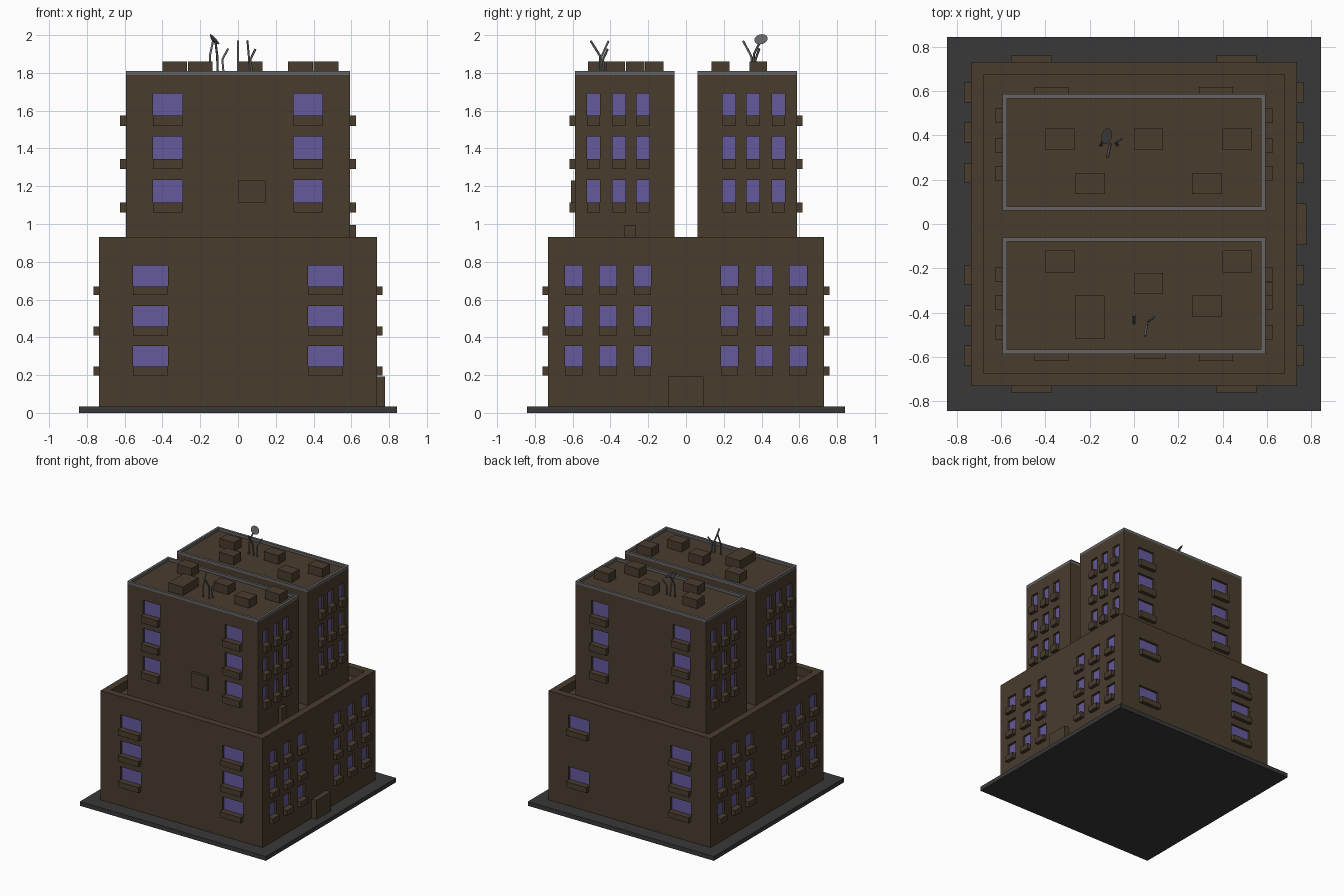
import bpy, bmesh
from mathutils import Vector

if "Cube" in bpy.data.objects:
    bpy.data.objects.remove(bpy.data.objects["Cube"])


def material(name, rgb):
    m = bpy.data.materials.new(name)
    m.diffuse_color = (*rgb, 1)
    m.use_nodes = True
    m.node_tree.nodes["Principled BSDF"].inputs["Base Color"].default_value = m.diffuse_color
    return m


BROWN = material("brown_wall", (0.068, 0.045, 0.027))
GLASS = material("purple_glass", (0.13, 0.10, 0.33))
DARK = material("dark_paving", (0.04, 0.04, 0.04))
RIM = material("grey_rim", (0.13, 0.13, 0.13))


def add_box(bm, lo, hi):
    verts = bmesh.ops.create_cube(bm, size=1)["verts"]
    for v in verts:
        v.co = Vector([(a + b) / 2 + c * (b - a) for a, b, c in zip(lo, hi, v.co)])


def finish(bm, name, mat):
    me = bpy.data.meshes.new(name)
    bmesh.ops.recalc_face_normals(bm, faces=bm.faces)
    bm.to_mesh(me)
    bm.free()
    ob = bpy.data.objects.new(name, me)
    bpy.context.collection.objects.link(ob)
    if mat:
        me.materials.append(mat)
    return ob


def boxes(name, mat, spans):
    bm = bmesh.new()
    for lo, hi in spans:
        add_box(bm, lo, hi)
    return finish(bm, name, mat)


def on_wall(axis, wall, u, z, near, far):
    """Box on a vertical wall; near/far are offsets along the outward normal."""
    s = 1 if wall > 0 else -1
    d0, d1 = sorted((wall + s * near, wall + s * far))
    if axis == "x":
        return (d0, u[0], z[0]), (d1, u[1], z[1])
    return (u[0], d0, z[0]), (u[1], d1, z[1])


def windows(name, wall_ob, specs, sill_h, out):
    """Cut recesses in the wall, then add glass and sill boxes."""
    cut = boxes(name + "_cutter", None, [on_wall(a, w, u, z, -0.022, 0.02) for a, w, u, z in specs])
    cut.hide_render = True
    cut.hide_viewport = True
    mod = wall_ob.modifiers.new("window_recesses", "BOOLEAN")
    mod.operation = "DIFFERENCE"
    mod.solver = "EXACT"
    mod.object = cut
    boxes(name + "_glass", GLASS, [on_wall(a, w, u, z, -0.03, -0.018) for a, w, u, z in specs])
    boxes(name + "_sills", BROWN,
          [on_wall(a, w, u, (z[0] - sill_h, z[0]), -0.02, out) for a, w, u, z in specs])


# paved base
boxes("base_slab", DARK, [((-0.843, -0.843, 0), (0.843, 0.843, 0.035))])

# lower block with a sunken terrace behind its parapet
bm = bmesh.new()
add_box(bm, (-0.735, -0.73, 0.035), (0.735, 0.73, 0.93))
top = max(bm.faces, key=lambda f: f.calc_center_median().z)
bmesh.ops.inset_individual(bm, faces=[top], thickness=0.08)
sunk = bmesh.ops.extrude_discrete_faces(bm, faces=[top])["faces"][0]
bmesh.ops.translate(bm, verts=sunk.verts, vec=(0, 0, -0.07))
lower = finish(bm, "lower_block", BROWN)

specs = []
for row in range(3):
    z = (0.245 + 0.212 * row, 0.355 + 0.212 * row)
    for s in (-1, 1):
        for c in (-0.4625, 0.4625):
            if s > 0 and c > 0 and row == 1:
                continue  # blank spot on the back wall
            specs.append(("y", s * 0.73, (c - 0.0925, c + 0.0925), z))
        for c in (-0.595, -0.413, -0.23, 0.23, 0.413, 0.595):
            specs.append(("x", s * 0.735, (c - 0.046, c + 0.046), z))
windows("lower_window", lower, specs, 0.046, 0.031)

# two towers
for label, side in (("front", -1), ("back", 1)):
    y0, y1 = sorted((side * 0.06, side * 0.587))
    tower = boxes(label + "_tower", BROWN, [((-0.593, y0, 0.855), (0.593, y1, 1.789))])
    specs = []
    for row in range(3):
        z = (1.115 + 0.23 * row, 1.232 + 0.23 * row)
        for c in (-0.372, 0.37):
            specs.append(("y", side * 0.587, (c - 0.077, c + 0.077), z))
        for c in (0.228, 0.355, 0.49):
            for s in (-1, 1):
                specs.append(("x", s * 0.593, (side * c - 0.034, side * c + 0.034), z))
    windows(label + "_tower_window", tower, specs, 0.055, 0.031)
    # roof rim
    boxes(label + "_roof_rim", RIM, [
        ((-0.593, y0, 1.787), (0.593, y0 + 0.02, 1.81)),
        ((-0.593, y1 - 0.02, 1.787), (0.593, y1, 1.81)),
        ((-0.593, y0 + 0.02, 1.787), (-0.573, y1 - 0.02, 1.81)),
        ((0.573, y0 + 0.02, 1.787), (0.593, y1 - 0.02, 1.81))])

# doors and the wall unit
boxes("entrance_door", BROWN, [((0.72, -0.095, 0.035), (0.778, 0.092, 0.192))])
boxes("terrace_door", BROWN, [((0.58, -0.325, 0.86), (0.626, -0.265, 0.995))])
boxes("wall_unit", BROWN, [((0, -0.61, 1.115), (0.145, -0.575, 1.23))])

# roof boxes: centre x, y range
roof = [(-0.335, 0.335, 0.43), (-0.2, 0.135, 0.23), (0.065, 0.335, 0.43), (0.33, 0.135, 0.23),
        (0.465, 0.335, 0.43), (-0.335, -0.218, -0.12), (0.065, -0.317, -0.22),
        (-0.2, -0.52, -0.322), (0.33, -0.42, -0.322), (0.465, -0.218, -0.12)]
boxes("roof_boxes", BROWN, [((x - 0.066, a, 1.78), (x + 0.066, b, 1.86)) for x, a, b in roof])

# bent antennas
poles = [
    [(0, -0.45, 1.785), (0, -0.45, 1.88), (0, -0.41, 1.97)],
    [(0.06, -0.455, 1.785), (0.057, -0.455, 1.89), (0.05, -0.505, 1.97)],
    [(0.075, -0.43, 1.785), (0.065, -0.44, 1.87), (0.092, -0.415, 1.925)],
    [(-0.107, 0.36, 1.785), (-0.11, 0.345, 1.89), (-0.12, 0.302, 1.97)],
    [(-0.15, 0.355, 1.785), (-0.147, 0.36, 1.9), (-0.132, 0.395, 1.97)],
    [(-0.075, 0.355, 1.785), (-0.083, 0.368, 1.87), (-0.053, 0.388, 1.928)]]
for i, pts in enumerate(poles):
    cu = bpy.data.curves.new("antenna", "CURVE")
    cu.dimensions = "3D"
    cu.bevel_depth = 0.006
    cu.bevel_resolution = 1
    cu.use_fill_caps = True
    sp = cu.splines.new("POLY")
    sp.points.add(len(pts) - 1)
    for p, co in zip(sp.points, pts):
        p.co = (*co, 1)
    cu.materials.append(RIM)
    bpy.context.collection.objects.link(bpy.data.objects.new(f"antenna_{i + 1}", cu))

# satellite dish
bm = bmesh.new()
bmesh.ops.create_cone(bm, cap_ends=True, segments=16, radius1=0.018, radius2=0.036, depth=0.012)
dish = finish(bm, "dish", RIM)
dish.location = (-0.128, 0.398, 1.974)
dish.rotation_euler = Vector((0.72, -0.2, 0.66)).to_track_quat("Z", "Y").to_euler()
